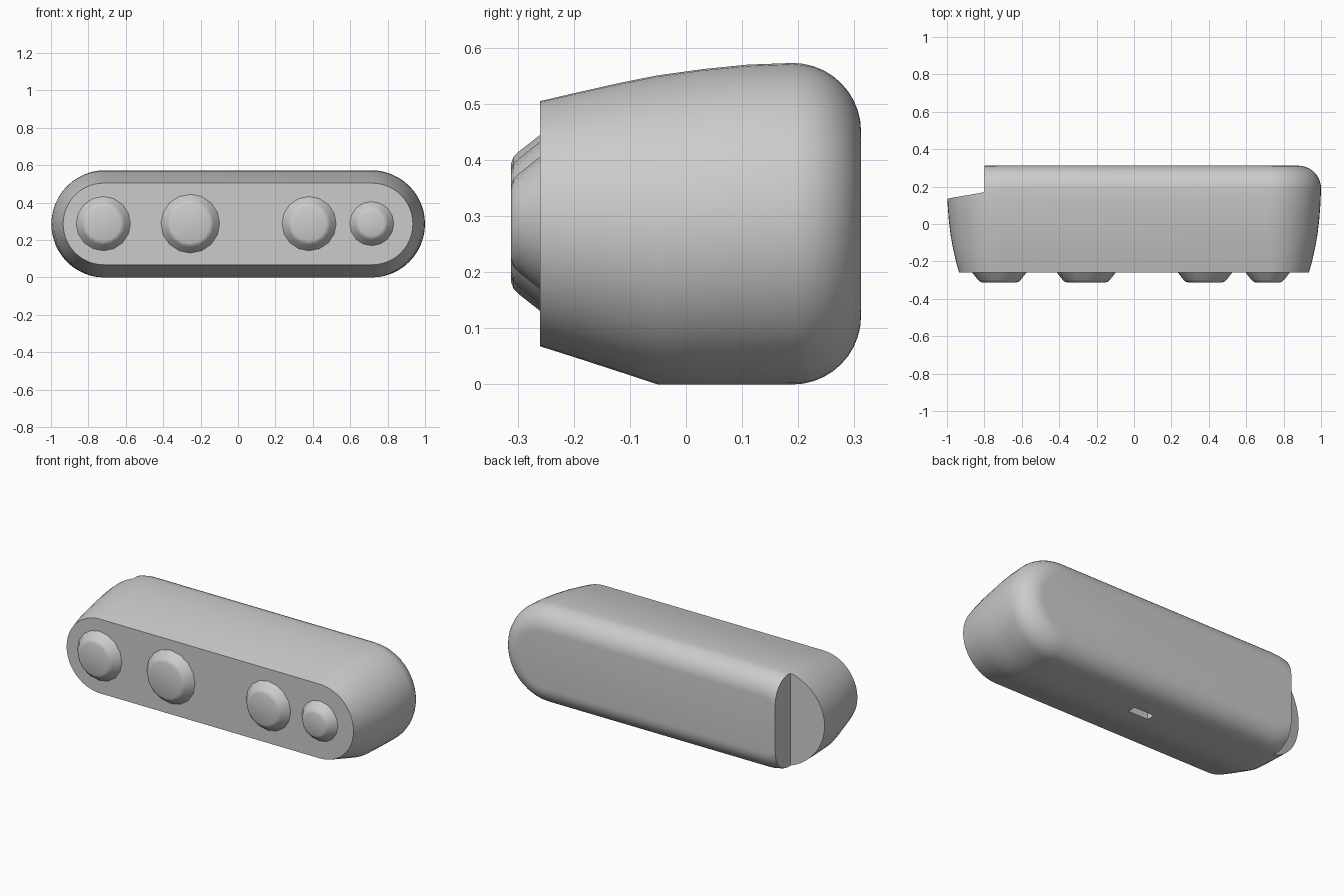
import bpy, bmesh, math

if "Cube" in bpy.data.objects:
    bpy.data.objects.remove(bpy.data.objects["Cube"])

grey = bpy.data.materials.new("light_grey")
grey.diffuse_color = (0.6, 0.6, 0.6, 1)
grey.use_nodes = True
grey.node_tree.nodes["Principled BSDF"].inputs["Base Color"].default_value = grey.diffuse_color


def make_object(name, bm):
    bmesh.ops.recalc_face_normals(bm, faces=bm.faces[:])
    mesh = bpy.data.meshes.new(name)
    bm.to_mesh(mesh)
    bm.free()
    obj = bpy.data.objects.new(name, mesh)
    bpy.context.collection.objects.link(obj)
    mesh.materials.append(grey)
    return obj


def loft(name, rings):
    """Skin a list of equal-length closed rings and cap both ends."""
    bm = bmesh.new()
    loops = [[bm.verts.new(p) for p in ring] for ring in rings]
    n = len(loops[0])
    for a, b in zip(loops, loops[1:]):
        for i in range(n):
            j = (i + 1) % n
            bm.faces.new((a[i], a[j], b[j], b[i]))
    bm.faces.new(loops[0])
    bm.faces.new(loops[-1])
    return make_object(name, bm)


def smooth(obj, angle):
    bpy.ops.object.select_all(action='DESELECT')
    obj.select_set(True)
    bpy.context.view_layer.objects.active = obj
    bpy.ops.object.shade_smooth_by_angle(angle=math.radians(angle))


def stadium(y, bottom, top, half_width, steps=24):
    """Pill outline standing upright at depth y."""
    r, c = (top - bottom) / 2, (top + bottom) / 2
    straight = half_width - r
    pts = []
    for side, start in ((1, -math.pi / 2), (-1, math.pi / 2)):
        for i in range(steps + 1):
            a = start + math.pi * i / steps
            pts.append((side * straight + r * math.cos(a), y, c + r * math.sin(a)))
    return pts


def cut(body, cutter):
    mod = body.modifiers.new("cut", 'BOOLEAN')
    mod.operation, mod.solver, mod.object = 'DIFFERENCE', 'EXACT', cutter
    bpy.context.view_layer.objects.active = body
    bpy.ops.object.modifier_apply(modifier=mod.name)
    bpy.data.objects.remove(cutter)


# Body: depth, bottom, top, half width
sections = [(-0.26, 0.068, 0.505, 0.935), (-0.2, 0.049, 0.519, 0.952),
            (-0.12, 0.023, 0.537, 0.970), (-0.05, 0.0, 0.551, 0.982),
            (0.03, 0.0, 0.562, 0.991), (0.11, 0.0, 0.570, 0.997),
            (0.19, 0.0, 0.573, 1.0)]
rings = [stadium(*s) for s in sections]
# rounded rear edge
for i in range(1, 11):
    a = math.pi / 2 * i / 10
    inset = 0.122 * (1 - math.cos(a))
    rings.append(stadium(0.19 + 0.122 * math.sin(a), inset, 0.573 - inset, 1.0 - inset))
body = loft("body", rings)

# Rear corner notch with a slanted floor
outline = [(-0.8, 0.17), (-0.8, 0.5), (-1.2, 0.5), (-1.2, 0.10)]
cut(body, loft("notch_cutter", [[(x, y, z) for x, y in outline] for z in (-0.2, 0.8)]))

# Small slot in the underside
slot = [(-0.05, 0.05), (0.08, 0.05), (0.08, 0.10), (-0.05, 0.10)]
cut(body, loft("slot_cutter", [[(x, y, z) for x, y in slot] for z in (-0.1, 0.05)]))
smooth(body, 30)

# Front knobs: centre x and base radius
for i, (cx, r) in enumerate([(-0.72, 0.145), (-0.255, 0.157), (0.38, 0.145), (0.715, 0.118)]):
    profile = [(-0.25, r), (-0.26, r), (-0.298, r - 0.03), (-0.307, r - 0.039), (-0.312, r - 0.052)]
    knob = loft(f"knob_{i + 1}", [
        [(cx + rad * math.cos(math.tau * k / 16), y, 0.288 + rad * math.sin(math.tau * k / 16))
         for k in range(16)] for y, rad in profile])
    smooth(knob, 30)
